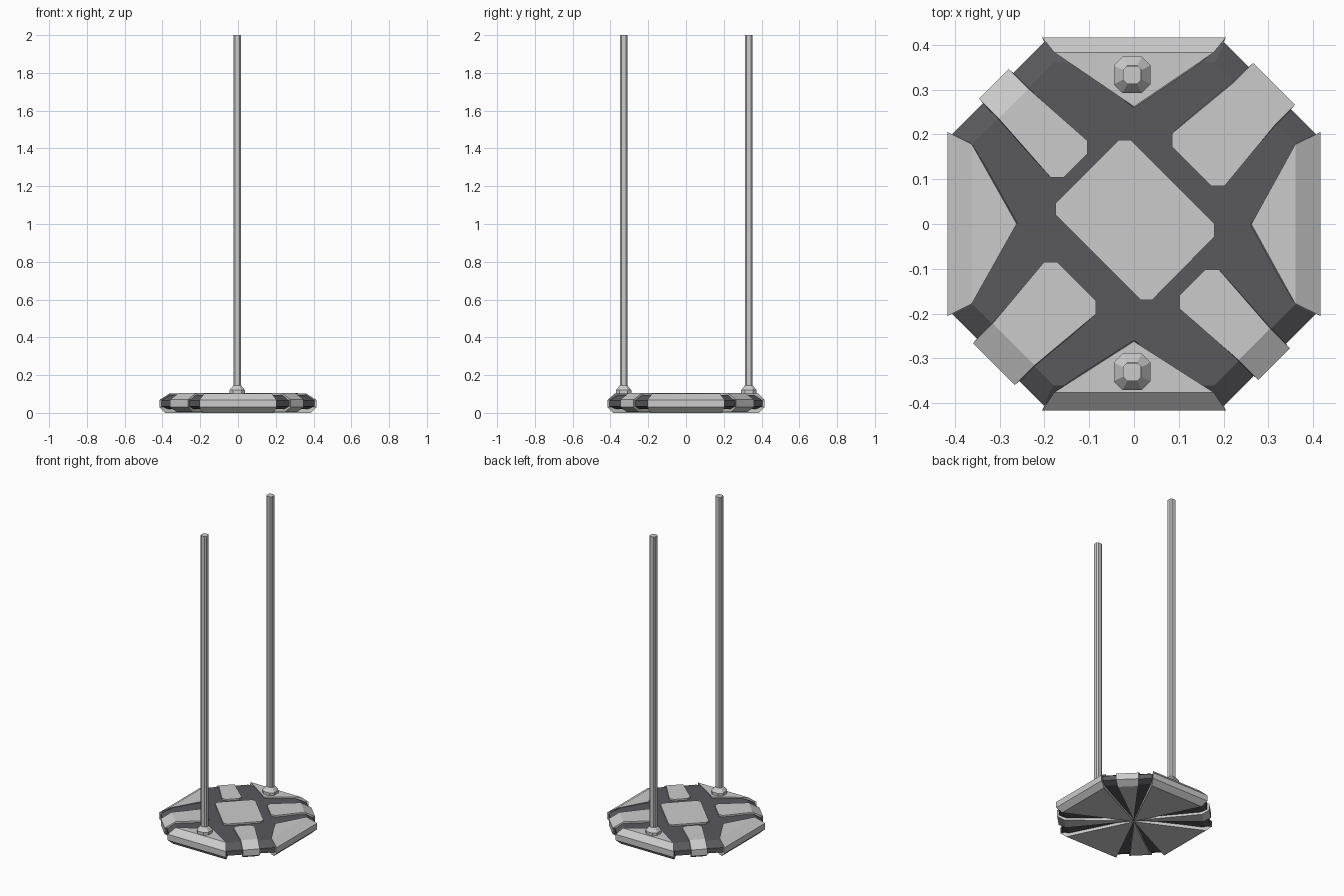
import bpy, bmesh, math
from mathutils import Matrix, Vector

if "Cube" in bpy.data.objects:
    bpy.data.objects.remove(bpy.data.objects["Cube"])

dark = bpy.data.materials.new("dark_grey")
dark.diffuse_color = (0.1, 0.1, 0.11, 1)
dark.use_nodes = True
dark.node_tree.nodes["Principled BSDF"].inputs["Base Color"].default_value = dark.diffuse_color


def loft(name, rings, angle=0, mat=None):
    """Skin a stack of (z, [(x, y), ...]) rings, cap both ends, turn about z."""
    bm = bmesh.new()
    rows = [[bm.verts.new((x, y, z)) for x, y in pts] for z, pts in rings]
    n = len(rows[0])
    for a, b in zip(rows, rows[1:]):
        for i in range(n):
            j = (i + 1) % n
            bm.faces.new((a[i], a[j], b[j], b[i]))
    bm.faces.new(rows[0][::-1])
    bm.faces.new(rows[-1])
    bmesh.ops.rotate(bm, verts=bm.verts, cent=(0, 0, 0),
                     matrix=Matrix.Rotation(math.radians(angle), 3, 'Z'))
    bmesh.ops.recalc_face_normals(bm, faces=bm.faces)
    me = bpy.data.meshes.new(name)
    bm.to_mesh(me)
    bm.free()
    ob = bpy.data.objects.new(name, me)
    bpy.context.collection.objects.link(ob)
    if mat:
        me.materials.append(mat)
    return ob


def octagon(a, b, cx=0, cy=0):
    """Square of half size a with its corners cut back to b."""
    pts = [(a, -b), (a, b), (b, a), (-b, a), (-a, b), (-a, -b), (-b, -a), (b, -a)]
    return [(cx + x, cy + y) for x, y in pts]


# dark octagonal core
loft("base_core", [(0.02, octagon(0.37, 0.185)), (0.035, octagon(0.405, 0.202)),
                   (0.065, octagon(0.405, 0.202)), (0.095, octagon(0.36, 0.18))], mat=dark)


# light wedge plates on the four main sides
def wedge(apex, r, w):
    return [(apex, 0), (r, -w), (r, w)]


for label, angle, r_top in (("right", 0, 0.36), ("back", 90, 0.383),
                            ("left", 180, 0.362), ("front", 270, 0.376)):
    loft(label + "_plate", [(0.0, wedge(0.0, 0.385, 0.188)),
                            (0.03, wedge(0.01, 0.416, 0.205)),
                            (0.068, wedge(0.25, 0.416, 0.205)),
                            (0.103, wedge(0.262, r_top, 0.178))], angle)


# light clamps across the four diagonal sides
def clamp_ring(u0, w0, u1, w1, u2, w2):
    return [(u0, -w0), (u1, -w1), (u2, -w2), (u2, w2), (u1, w1), (u0, w0)]


for label, angle, inner, wi, wo in (("back_right", 45, 0.182, 0.083, 0.066),
                                    ("back_left", 135, 0.184, 0.058, 0.047),
                                    ("front_left", 225, 0.181, 0.082, 0.066),
                                    ("front_right", 315, 0.184, 0.062, 0.050)):
    w0, u1 = wi - 0.021, inner + 0.021
    loft(label + "_clamp", [
        (0.005, clamp_ring(0.01, 0.002, 0.1, 0.013, 0.40, wo * 0.9)),
        (0.03, clamp_ring(0.02, 0.003, 0.1, 0.014, 0.442, wo)),
        (0.07, clamp_ring(inner, w0, u1, wi, 0.442, wo)),
        (0.105, clamp_ring(inner, w0, u1, wi, 0.38, wo))], angle)

# light plate in the middle of the top
centre = [(0.18, -0.028), (0.18, 0.0), (-0.008, 0.188), (-0.033, 0.188),
          (-0.175, 0.046), (-0.175, 0.02), (0.015, -0.17), (0.04, -0.17)]
loft("centre_plate", [(0.07, centre), (0.105, centre)])

# two tall poles, each in a tapered collar
for label, y in (("front", -0.33), ("back", 0.333)):
    loft(label + "_collar", [(z, octagon(a, a * 0.52, -0.004, y)) for z, a in
                             ((0.095, 0.041), (0.12, 0.041), (0.145, 0.021))])
    loft(label + "_pole", [(z, octagon(0.02, 0.012, -0.004, y)) for z in (0.1, 2.0)])
